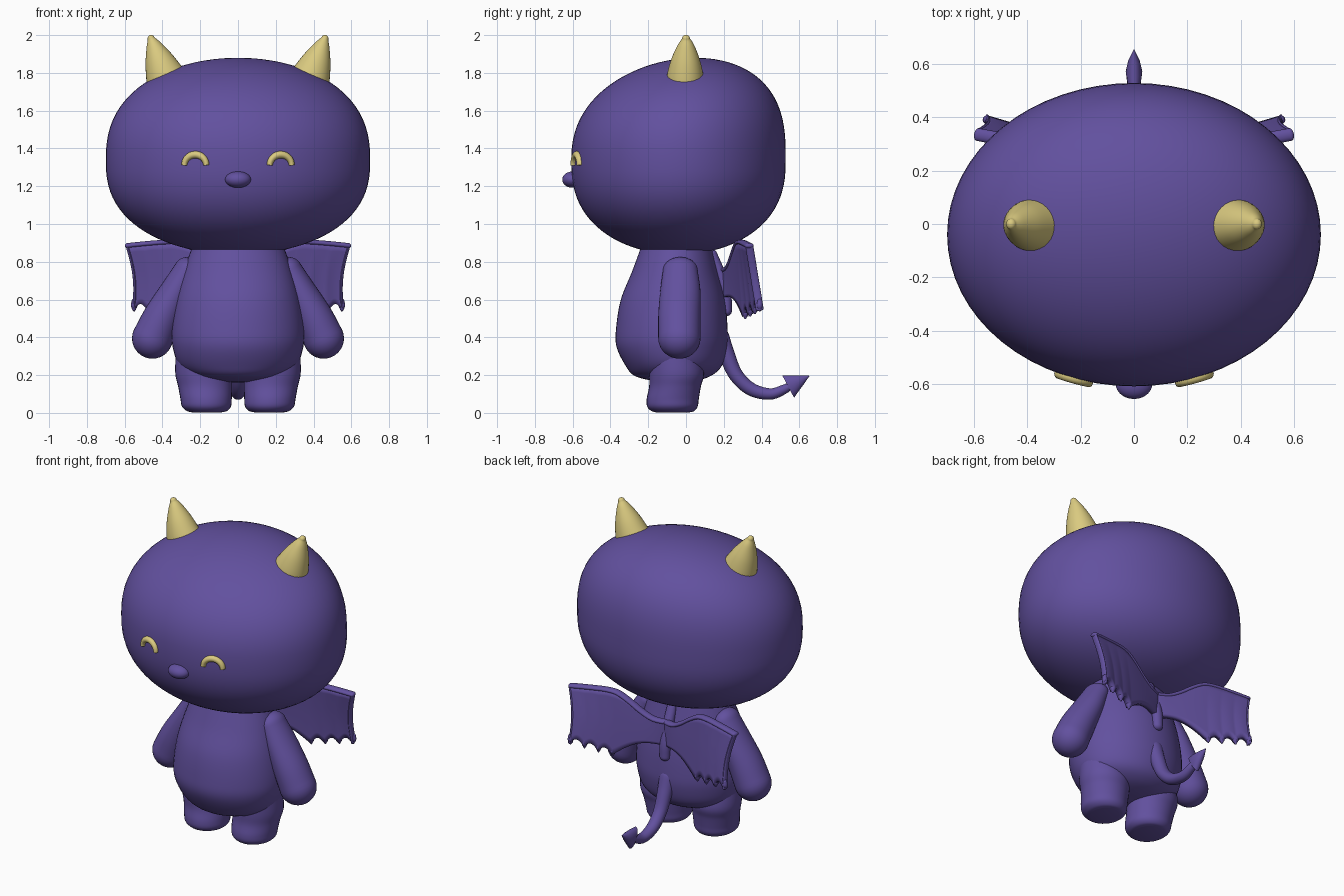
import bpy, bmesh, math
from mathutils import Vector

cube = bpy.data.objects.get("Cube")
if cube:
    bpy.data.objects.remove(cube, do_unlink=True)

X, Y, Z = Vector((1, 0, 0)), Vector((0, 1, 0)), Vector((0, 0, 1))


def material(name, rgb):
    m = bpy.data.materials.new(name)
    m.use_nodes = True
    m.diffuse_color = (*rgb, 1)
    m.node_tree.nodes["Principled BSDF"].inputs["Base Color"].default_value = (*rgb, 1)
    return m


purple = material("purple", (0.122, 0.081, 0.345))
gold = material("gold", (0.7, 0.59, 0.215))


def finish(name, bm, mat):
    bmesh.ops.recalc_face_normals(bm, faces=bm.faces)
    mesh = bpy.data.meshes.new(name)
    bm.to_mesh(mesh)
    bm.free()
    mesh.materials.append(mat)
    ob = bpy.data.objects.new(name, mesh)
    bpy.context.collection.objects.link(ob)
    bpy.ops.object.select_all(action='DESELECT')
    ob.select_set(True)
    bpy.context.view_layer.objects.active = ob
    bpy.ops.object.shade_smooth_by_angle(angle=math.radians(45))
    return ob


def spline(keys, steps):
    """Smooth curve through all the keys (x, y, z, radius a, radius b)."""
    k = [Vector(p) for p in keys]
    k = [k[0] * 2 - k[1]] + k + [k[-1] * 2 - k[-2]]
    out = []
    for a, b, c, d in zip(k, k[1:], k[2:], k[3:]):
        for i in range(steps):
            t = i / steps
            out.append(0.5 * (2 * b + (c - a) * t + (2 * a - 5 * b + 4 * c - d) * t ** 2
                              + (3 * b - a - 3 * c + d) * t ** 3))
    return out + [k[-2]]


def loft(name, keys, mat, side, upright=False, rounded=False, steps=6, seg=32):
    """Sweep an ellipse along the keys; radius a lies along the side vector."""
    pts = spline(keys, steps)
    rings = []
    for i, p in enumerate(pts):
        t = Vector(pts[min(i + 1, len(pts) - 1)][:3]) - Vector(pts[max(i - 1, 0)][:3])
        t = Z.copy() if upright else t.normalized()
        rings.append((Vector(p[:3]), t, p[3], p[4]))
    if rounded:
        def cap(ring, sign):
            c, t, a, b = ring
            angles = [math.pi / 2 * j / 8 for j in range(1, 9)]
            return [(c + t * sign * b * math.sin(q), t, a * math.cos(q), b * math.cos(q)) for q in angles]
        rings = cap(rings[0], -1)[::-1] + rings + cap(rings[-1], 1)
    bm = bmesh.new()
    loops = []
    for c, t, a, b in rings:
        u = (side - t * side.dot(t)).normalized()
        w = t.cross(u)
        a, b = max(a, 0.001), max(b, 0.001)
        loops.append([bm.verts.new(c + u * a * math.cos(q) + w * b * math.sin(q))
                      for q in (math.tau * j / seg for j in range(seg))])
    for r, s in zip(loops, loops[1:]):
        for j in range(seg):
            bm.faces.new((r[j], r[(j + 1) % seg], s[(j + 1) % seg], s[j]))
    bm.faces.new(loops[0])
    bm.faces.new(loops[-1])
    return finish(name, bm, mat)


def flip(keys, s):
    return [(k[0] * s, *k[1:]) for k in keys]


def sphere():
    bm = bmesh.new()
    bmesh.ops.create_uvsphere(bm, u_segments=64, v_segments=48, radius=1)
    return bm


# Head: a wide egg, flattened at crown and chin, leaning slightly back
FULL, MID, UP, DOWN = 2.45, 1.335, 0.545, 0.497


def lean(w):
    return 0.09 * max(w, 0) ** 2


def head_front(x, z):
    w = (z - MID) / (UP if z > MID else DOWN)
    return -0.04 - 0.568 * math.sqrt(1 - abs(w) ** FULL - (x / 0.7) ** 2) + lean(w)


bm = sphere()
for v in bm.verts:
    w = math.copysign(abs(v.co.z) ** (2 / FULL), v.co.z)
    v.co = (0.7 * v.co.x, -0.04 + 0.568 * v.co.y + lean(w), MID + w * (UP if w > 0 else DOWN))
finish("head", bm, purple)

# Nose
bm = sphere()
for v in bm.verts:
    v.co = (0.068 * v.co.x, -0.6 + 0.055 * v.co.y, 1.235 + 0.043 * v.co.z)
finish("nose", bm, purple)

# Body
loft("body", [(0, -0.06, 0.16, 0, 0), (0, -0.06, 0.168, 0.12, 0.1),
              (0, -0.07, 0.195, 0.23, 0.2), (0, -0.065, 0.25, 0.31, 0.255),
              (0, -0.075, 0.35, 0.346, 0.293), (0, -0.075, 0.45, 0.35, 0.295),
              (0, -0.07, 0.6, 0.328, 0.275), (0, -0.06, 0.75, 0.288, 0.225),
              (0, -0.05, 0.9, 0.235, 0.18)], purple, X, upright=True, seg=48)


# Wing surface: u runs from root to tip, v from top edge to bottom edge
def wing_point(u, v, s):
    q = min(max((u - 0.08) / 0.5, 0), 1)
    top = 0.755 + 0.13 * q * q * (3 - 2 * q) + 0.02 * math.sin(math.pi * u)
    if u < 0.55:
        bottom = 0.61 - 0.1 * u / 0.55 + 0.045 * math.sin(math.pi * u / 0.55)
    else:
        f = (u - 0.55) / 0.45
        bottom = 0.51 + 0.04 * f + 0.035 * abs(math.sin(3 * math.pi * f))
    x = u * (0.585 - 0.035 * v - 0.02 * math.sin(math.pi * v))
    return Vector((s * x, 0.2 + 0.135 * u ** 0.8 + 0.055 * u * v, top + (bottom - top) * v))


def wing(label, s):
    bm = bmesh.new()
    nu, nv = 60, 10
    grid = [[bm.verts.new(wing_point(i / nu, j / nv, s)) for j in range(nv + 1)] for i in range(nu + 1)]
    for i in range(nu):
        for j in range(nv):
            bm.faces.new((grid[i][j], grid[i + 1][j], grid[i + 1][j + 1], grid[i][j + 1]))
    ob = finish(label + "_wing_membrane", bm, purple)
    mod = ob.modifiers.new("thickness", 'SOLIDIFY')
    mod.thickness, mod.offset = 0.034, 0
    arm = [(*wing_point(i / 8, 0, s), 0.024, 0.014) for i in range(9)]
    loft(label + "_wing_arm", arm, purple, Y, rounded=True, steps=3, seg=16)
    edge = [(*wing_point(1, i / 5, s), 0.021, 0.01) for i in range(6)]
    loft(label + "_wing_edge", edge, purple, Y, rounded=True, steps=3, seg=16)
    # Small claws at the points of the lower edge
    for n in range(4):
        p = wing_point(0.55 + 0.15 * n, 1, s)
        keys = [(*(p + Z * h), r, r) for h, r in ((0.04, 0.014), (0.015, 0.017), (-0.008, 0.006))]
        loft(f"{label}_wing_claw_{n + 1}", keys, purple, Y, rounded=True, steps=3, seg=12)


# Paired parts
for label, s in (("left", 1), ("right", -1)):
    loft(label + "_leg", flip([(0.165, -0.07, 0.003, 0.08, 0.09), (0.165, -0.07, 0.011, 0.108, 0.115),
                               (0.167, -0.072, 0.035, 0.13, 0.134), (0.169, -0.07, 0.075, 0.136, 0.138),
                               (0.174, -0.058, 0.14, 0.143, 0.137), (0.182, -0.05, 0.21, 0.15, 0.145),
                               (0.185, -0.06, 0.32, 0.145, 0.135)], s),
         purple, X, upright=True)
    loft(label + "_arm", flip([(0.27, -0.03, 0.755, 0.092, 0.07), (0.33, -0.03, 0.64, 0.107, 0.085),
                               (0.4, -0.035, 0.51, 0.112, 0.1), (0.453, -0.035, 0.395, 0.112, 0.108)], s),
         purple, Y, rounded=True)
    loft(label + "_horn", flip([(0.37, -0.005, 1.745, 0.1, 0.115), (0.392, -0.004, 1.8, 0.094, 0.1),
                                (0.42, -0.002, 1.875, 0.074, 0.074), (0.446, 0, 1.945, 0.044, 0.041),
                                (0.46, 0, 1.982, 0.021, 0.019)], s), gold, Y, rounded=True)
    arc = []
    for i in range(13):
        q = math.pi * i / 12
        x, z = s * 0.226 + 0.058 * math.cos(q), 1.311 + 0.056 * math.sin(q)
        arc.append((x, head_front(x, z), z, 0.02, 0.015 + 0.004 * math.sin(q)))
    loft(label + "_closed_eye", arc, gold, Y, steps=2, seg=16)
    wing(label, s)

# Ridge on the back that carries the wings
loft("back_ridge", [(0, 0.14, 0.84, 0.03, 0.025), (0, 0.185, 0.72, 0.034, 0.03),
                    (0, 0.21, 0.62, 0.034, 0.03), (0, 0.215, 0.54, 0.032, 0.028)], purple, X, rounded=True)

# Tail with an arrow tip
loft("tail", [(0, 0.18, 0.4, 0.054, 0.05), (0, 0.215, 0.31, 0.046, 0.043), (0, 0.265, 0.2, 0.041, 0.038),
              (0, 0.345, 0.125, 0.037, 0.035), (0, 0.445, 0.1, 0.033, 0.03), (0, 0.52, 0.125, 0.027, 0.025),
              (0, 0.56, 0.15, 0.02, 0.018)], purple, X, rounded=True, seg=24)
loft("tail_tip", [(0, 0.553, 0.145, 0.012, 0.015), (0, 0.541, 0.139, 0.027, 0.067),
                  (0, 0.57, 0.154, 0.031, 0.05), (0, 0.61, 0.174, 0.022, 0.027),
                  (0, 0.652, 0.196, 0.002, 0.002)], purple, X, steps=1, seg=24)
